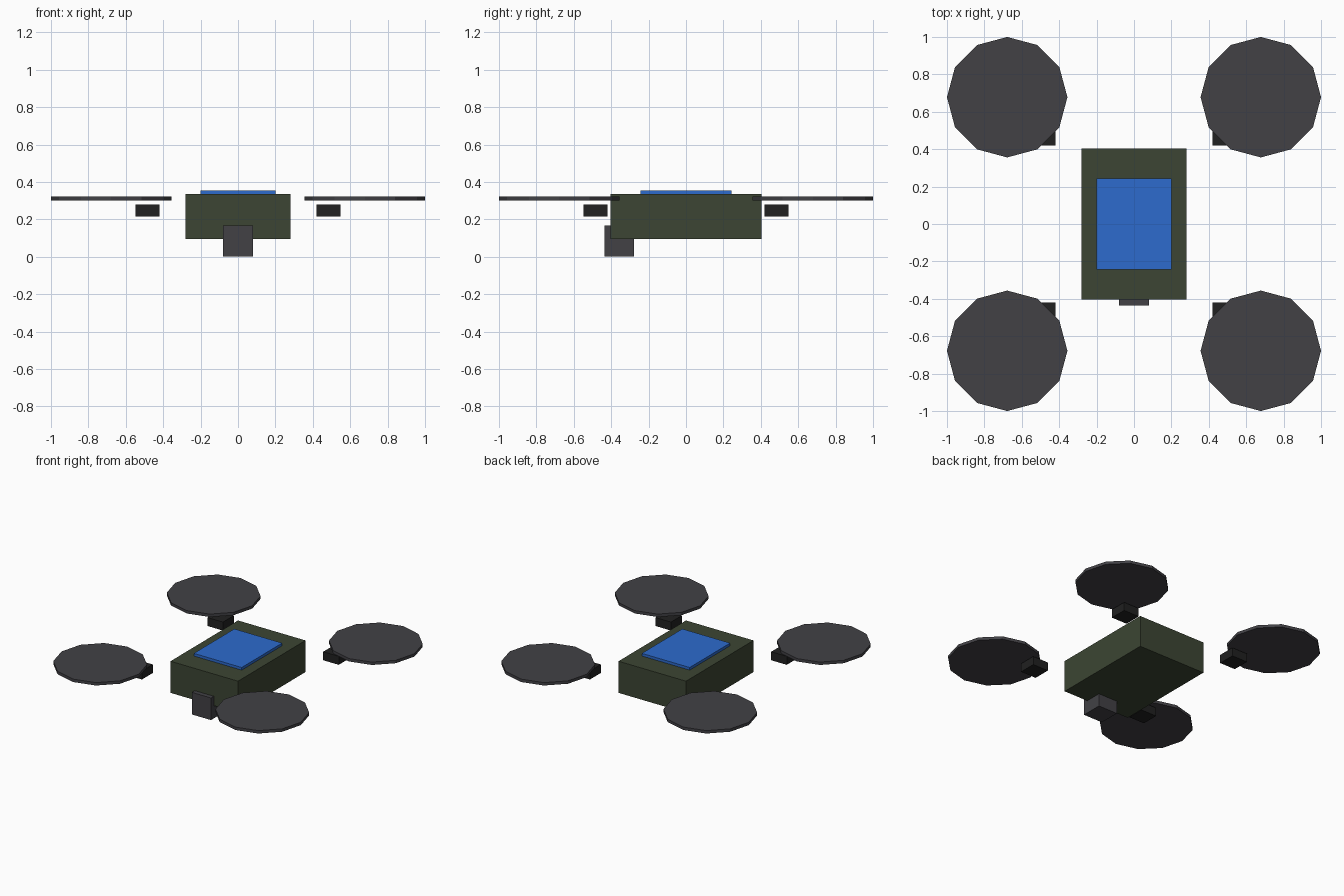
import bpy
from mathutils import Vector

cube = bpy.data.objects.get("Cube")
if cube:
    bpy.data.objects.remove(cube, do_unlink=True)


def material(name, rgb):
    mat = bpy.data.materials.new(name)
    mat.use_nodes = True
    mat.diffuse_color = (*rgb, 1)
    bsdf = next(n for n in mat.node_tree.nodes if n.type == 'BSDF_PRINCIPLED')
    bsdf.inputs["Base Color"].default_value = (*rgb, 1)
    return mat


olive = material("olive green", (0.045, 0.06, 0.033))
blue = material("panel blue", (0.026, 0.147, 0.61))
grey = material("dark grey", (0.054, 0.053, 0.06))
black = material("soft black", (0.015, 0.015, 0.015))


def finish(name, mat):
    obj = bpy.context.object
    obj.name = obj.data.name = name
    obj.data.materials.append(mat)
    return obj


def box(name, low, high, mat):
    low, high = Vector(low), Vector(high)
    bpy.ops.mesh.primitive_cube_add(size=1, location=(low + high) / 2)
    obj = finish(name, mat)
    obj.data.transform(obj.matrix_world.to_3x3().to_4x4())
    for v in obj.data.vertices:
        v.co *= high - low
    return obj


# Central body, top panel and camera under the nose
box("body", (-0.282, -0.403, 0.096), (0.282, 0.403, 0.335), olive)
box("top_panel", (-0.2, -0.242, 0.33), (0.2, 0.242, 0.355), blue)
box("camera", (-0.08, -0.437, 0), (0.08, -0.278, 0.167), grey)

# Four corners: motor block and twelve-sided rotor disc
for side, sx in (("left", 1), ("right", -1)):
    for end, sy in (("front", -1), ("back", 1)):
        mx, my, half = 0.484 * sx, 0.484 * sy, 0.065
        box(f"{end}_{side}_motor", (mx - half, my - half, 0.216),
            (mx + half, my + half, 0.28), black)
        bpy.ops.mesh.primitive_cylinder_add(
            vertices=12, radius=0.322, depth=0.022,
            location=(0.678 * sx, 0.678 * sy, 0.311))
        finish(f"{end}_{side}_rotor", grey)
